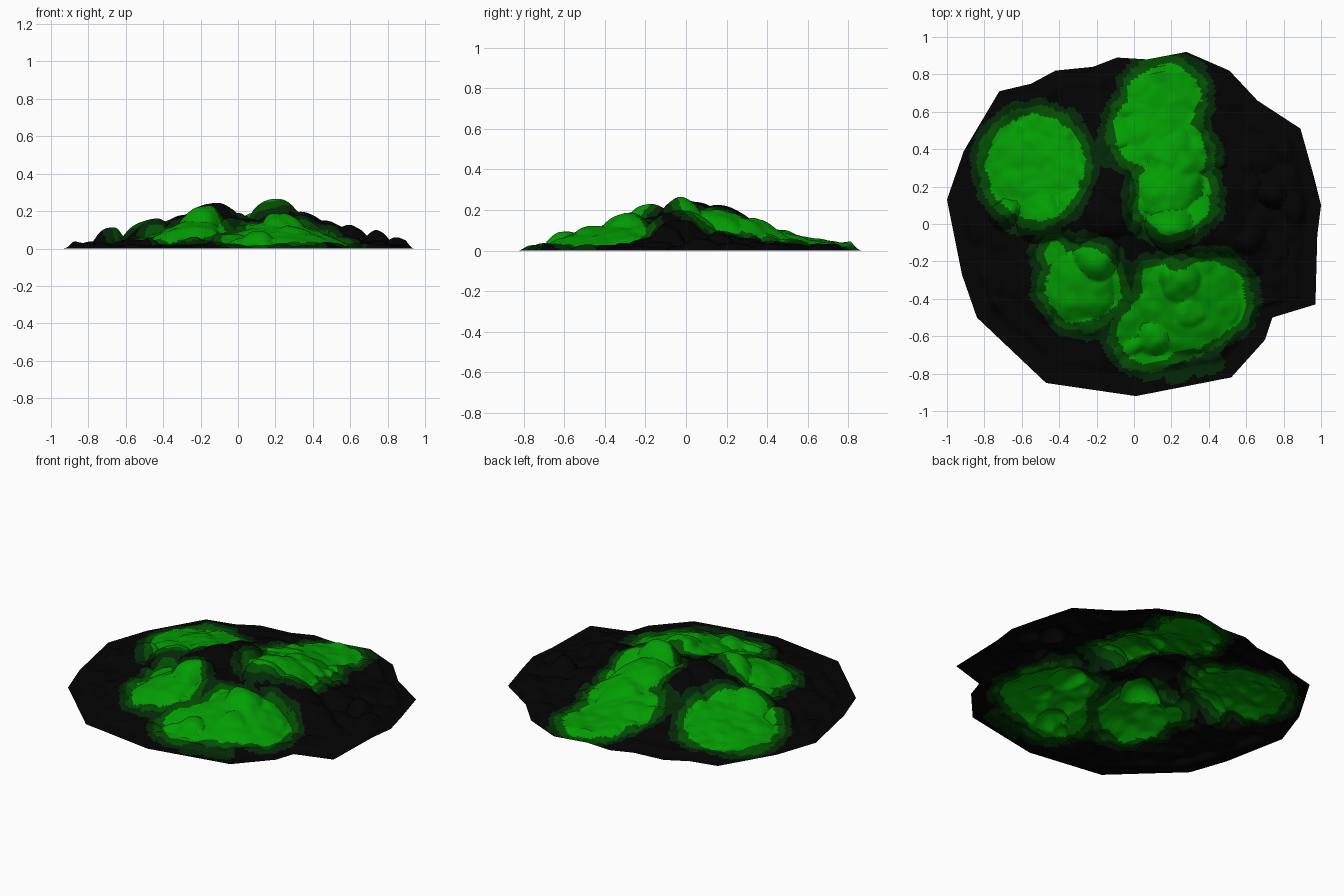
import bpy, bmesh, math, random
from mathutils import Vector, noise

cube = bpy.data.objects.get("Cube")
if cube:
    bpy.data.objects.remove(cube, do_unlink=True)
random.seed(7)


def make_material(name, colour):
    mat = bpy.data.materials.new(name)
    mat.use_nodes = True
    mat.diffuse_color = colour
    bsdf = mat.node_tree.nodes["Principled BSDF"]
    bsdf.inputs["Base Color"].default_value = colour
    bsdf.inputs["Roughness"].default_value = 0.9
    return mat


materials = [
    make_material("black rock", (0.001, 0.001, 0.001, 1)),
    make_material("bright green", (0.001, 0.34, 0.001, 1)),
    make_material("middle green", (0.001, 0.075, 0.001, 1)),
    make_material("dark green", (0.001, 0.021, 0.002, 1)),
]

# Ragged outline of the mound, clockwise from the left
outline = [
    (-1, .13), (-.91, .39), (-.72, .71), (-.55, .75), (-.42, .82), (-.22, .84),
    (-.09, .89), (.07, .88), (.28, .92), (.51, .82), (.66, .66), (.89, .51),
    (.96, .26), (1, .1), (.98, -.06), (.97, -.43), (.74, -.5), (.7, -.62),
    (.52, -.82), (.01, -.92), (-.47, -.85), (-.84, -.5), (-.92, -.27)]

# Mossy patches as groups of overlapping discs: x, y, radius
patches = [
    (-.53, .32, .26), (-.53, .25, .23),
    (.16, .67, .19), (.09, .5, .2), (.21, .36, .18), (.21, .15, .2),
    (-.27, -.33, .2), (-.42, -.16, .06),
    (.4, -.4, .2), (.25, -.46, .22), (.08, -.58, .17), (.14, -.32, .1)]
# Outlying spots that only carry the dark fringe
fringes = [(-.16, .38, .08), (.41, .35, .08), (.22, -.76, .09), (.38, -.72, .1),
           (-.45, -.12, .06), (-.82, .27, .05)]

# Large knolls: x, y, radius, height
knolls = [
    (.22, -.03, .14, .12), (.36, -.03, .17, .085), (.5, -.04, .14, .08),
    (.63, -.08, .08, .09), (.74, .15, .08, .075), (.87, .08, .08, .045),
    (-.7, .06, .08, .09), (-.5, .03, .13, .08), (-.3, .05, .14, .06),
    (-.16, .06, .15, .09), (-.12, .2, .14, .08),
    (-.2, -.2, .13, .1), (-.28, -.34, .19, .05),
    (.3, -.42, .27, .05), (.25, -.32, .13, .09), (.3, -.48, .1, .075),
    (.1, -.62, .09, .06), (.2, .18, .17, .065), (.22, .34, .15, .06),
    (.1, .5, .16, .03), (.17, .72, .17, .025), (-.53, .27, .26, .035)]

# Small boulders scattered over the slope
boulders = []
for i in range(200):
    angle, reach = random.uniform(0, math.tau), 0.95 * math.sqrt(random.random())
    boulders.append((reach * math.cos(angle), reach * math.sin(angle),
                     random.uniform(.04, .1), random.uniform(.008, .03)))


def dome(x, y, spec):
    cx, cy, radius, height = spec
    d = ((x - cx) ** 2 + (y - cy) ** 2) / radius ** 2
    return height * (1 - d) ** 0.65 if d < 1 else 0


def height_at(x, y, t):
    # Warp the position so the lumps look broken rather than round
    p = Vector((x, y, 0))
    wx = x + .035 * noise.noise(p * 6)
    wy = y + .035 * noise.noise(p * 6 + Vector((9, 4, 2)))
    r = math.hypot(x, y)
    hill = .075 * (1 + math.cos(math.pi * min(1, r / .82)))
    lumps = max(dome(wx, wy, b) for b in boulders)
    big = max(dome(wx, wy, k) for k in knolls)
    grain = .008 * noise.noise(p * 15)
    # The flat rim is wider at the front
    rim = .94 + .02 * noise.noise(p * 5) - .06 * max(0, -y)
    edge = max(0, min(1, (rim - t) / .035))
    return max(0, (hill + max(lumps, big) + .3 * min(lumps, big) + grain + .012) * edge)


def patch_material(x, y):
    p = Vector((x, y, 0))
    jitter = .025 * noise.noise(p * 9) + .014 * noise.noise(p * 25)

    def gap(discs):
        return min(math.hypot(x - a, y - b) - r for a, b, r in discs) + jitter
    d = gap(patches)
    if d < 0:
        return 1
    if d < .045:
        return 2
    return 3 if d < .085 or gap(fringes) < 0 else 0


# Subdivide the outline while keeping its corners
border = []
for a, b in zip(outline, outline[1:] + outline[:1]):
    a, b = Vector(a), Vector(b)
    steps = max(1, round((b - a).length / .022))
    border += [a.lerp(b, i / steps) for i in range(steps)]

# Open sheet of concentric rings
RINGS = 85
bm = bmesh.new()
centre = bm.verts.new((0, 0, height_at(0, 0, 0)))
rings = []
for k in range(1, RINGS + 1):
    t = k / RINGS
    rings.append([bm.verts.new((p.x * t, p.y * t, height_at(p.x * t, p.y * t, t)))
                  for p in border])
count = len(border)
for i in range(count):
    j = (i + 1) % count
    bm.faces.new((centre, rings[0][j], rings[0][i]))
    for inner, outer in zip(rings, rings[1:]):
        bm.faces.new((inner[i], inner[j], outer[j], outer[i]))
for face in bm.faces:
    c = face.calc_center_median()
    face.material_index = patch_material(c.x, c.y)
bm.normal_update()

mesh = bpy.data.meshes.new("mossy_mound")
bm.to_mesh(mesh)
bm.free()
for mat in materials:
    mesh.materials.append(mat)
mound = bpy.data.objects.new("mossy_mound", mesh)
bpy.context.collection.objects.link(mound)

# Smooth lumps with crisp creases
bpy.ops.object.select_all(action='DESELECT')
mound.select_set(True)
bpy.context.view_layer.objects.active = mound
bpy.ops.object.shade_smooth_by_angle(angle=math.radians(40))
